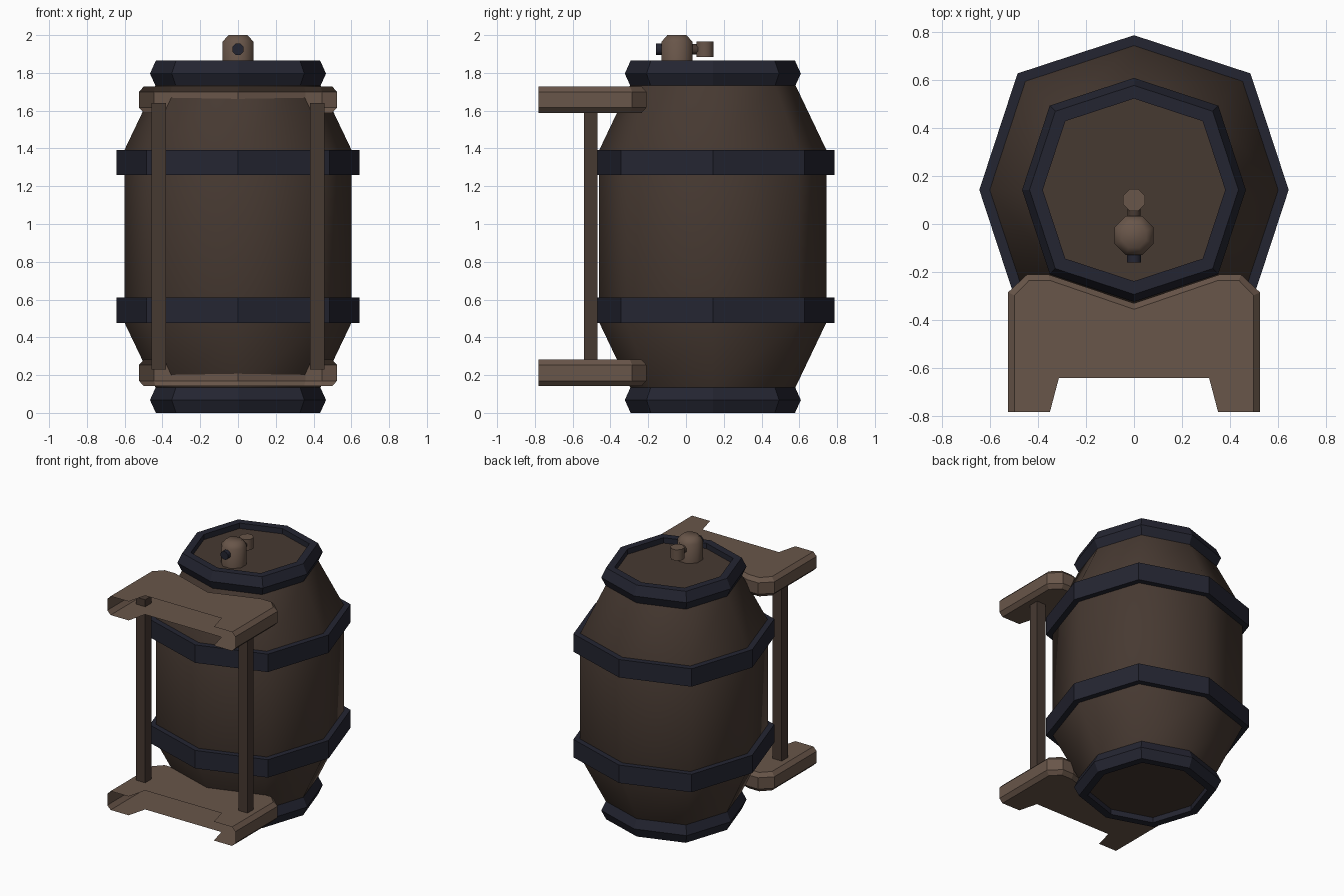
import bpy, bmesh, math
from mathutils import Matrix, Vector

if "Cube" in bpy.data.objects:
    bpy.data.objects.remove(bpy.data.objects["Cube"])

CY = 0.142          # barrel axis in y
K = 0.753           # diagonal corner coordinate of the uneven octagon
OCT = [(0, -1), (K, -K), (1, 0), (K, K), (0, 1), (-K, K), (-1, 0), (-K, -K)]


def material(name, rgb):
    m = bpy.data.materials.new(name)
    m.diffuse_color = (*rgb, 1)
    m.use_nodes = True
    m.node_tree.nodes["Principled BSDF"].inputs["Base Color"].default_value = m.diffuse_color
    return m


DARK_WOOD = material("dark_wood", (0.062, 0.041, 0.031))
LIGHT_WOOD = material("light_wood", (0.140, 0.092, 0.067))
IRON = material("blue_iron", (0.0175, 0.0185, 0.031))


def finish(name, bm, mat, smooth=None, recalc=True):
    if recalc:
        bmesh.ops.recalc_face_normals(bm, faces=bm.faces[:])
    me = bpy.data.meshes.new(name)
    bm.to_mesh(me)
    bm.free()
    me.materials.append(mat)
    ob = bpy.data.objects.new(name, me)
    bpy.context.collection.objects.link(ob)
    if smooth:
        bpy.ops.object.select_all(action='DESELECT')
        ob.select_set(True)
        bpy.context.view_layer.objects.active = ob
        bpy.ops.object.shade_smooth_by_angle(angle=math.radians(smooth))
    return ob


def bridge(bm, a, b, closed=True):
    n = len(a)
    for i in range(n if closed else n - 1):
        j = (i + 1) % n
        bm.faces.new((a[i], a[j], b[j], b[i]))


def lathe(name, profile, mat, closed=False, caps=False, smooth=None):
    """Sweep an (r, z) profile round the uneven octagon."""
    bm = bmesh.new()
    rings = [[bm.verts.new((x * r, CY + y * r, z)) for x, y in OCT] for r, z in profile]
    for a, b in zip(rings, rings[1:] + (rings[:1] if closed else [])):
        bridge(bm, a, b)
    if caps:
        bm.faces.new(rings[0])
        bm.faces.new(rings[-1])
    return finish(name, bm, mat, smooth)


def spindle(name, profile, mat, centre, rot=None, smooth=None):
    """Small octagonal turned part along local z."""
    bm = bmesh.new()
    rings = []
    for r, z in profile:
        ring = []
        for i in range(8):
            a = math.pi / 8 + i * math.pi / 4
            p = Vector((r * math.cos(a), r * math.sin(a), z))
            ring.append(bm.verts.new((rot @ p if rot else p) + Vector(centre)))
        rings.append(ring)
    for a, b in zip(rings, rings[1:]):
        bridge(bm, a, b)
    bm.faces.new(rings[0])
    bm.faces.new(rings[-1])
    return finish(name, bm, mat, smooth)


# barrel body and recessed lids
lathe("barrel_body", [(0.435, 0.13), (0.602, 0.48), (0.602, 1.39), (0.435, 1.74)],
      DARK_WOOD, smooth=80)
for name, z in (("bottom_lid", 0.045), ("top_lid", 1.82)):
    lathe(name, [(0.385, z - 0.005), (0.385, z + 0.005)], DARK_WOOD, caps=True)

# end rims and hoops
for name, z in (("bottom_rim", 0.0), ("top_rim", 1.728)):
    lathe(name, [(0.38, z), (0.435, z), (0.466, z + 0.068), (0.435, z + 0.137), (0.38, z + 0.137)],
          IRON, closed=True)
for name, z in (("lower_hoop", 0.477), ("upper_hoop", 1.26)):
    lathe(name, [(0.59, z), (0.644, z), (0.644, z + 0.133), (0.59, z + 0.133)], IRON, closed=True)

# cradle plates: chamfered hollow shells, open towards the front
OUTER = [(0.525, -0.782), (0.525, -0.285), (0.445, -0.21), (0.357, -0.21), (0, -0.33)]
INNER = [(0.498, -0.782), (0.498, -0.297), (0.437, -0.235), (0.35, -0.235), (0, -0.355)]
NOTCH = [(-0.35, -0.782), (-0.313, -0.642), (0.313, -0.642), (0.35, -0.782)]


def mirrored(half):
    return half + [(-x, y) for x, y in reversed(half[:-1])]


for name, z in (("lower_cradle", 0.142), ("upper_cradle", 1.588)):
    bm = bmesh.new()
    loops = [[bm.verts.new((x, y, z + dz)) for x, y in mirrored(pts)]
             for pts, dz in ((INNER, 0), (OUTER, 0.028), (OUTER, 0.112), (INNER, 0.14))]
    for a, b in zip(loops, loops[1:]):
        bridge(bm, a, b, closed=False)
    for loop, dz in ((loops[0], 0), (loops[-1], 0.14)):
        bm.faces.new(loop + [bm.verts.new((x, y, z + dz)) for x, y in NOTCH])
    finish(name, bm, LIGHT_WOOD)

# connecting posts
for name, s in (("left_post", -1), ("right_post", 1)):
    bm = bmesh.new()
    bmesh.ops.create_cube(bm, size=1, matrix=Matrix.Translation((s * 0.42, -0.505, 0.935))
                          @ Matrix.Diagonal((0.075, 0.072, 1.41, 1)))
    finish(name, bm, DARK_WOOD)

# bung with side handle and iron plug
ALONG_Y = Matrix.Rotation(math.pi / 2, 3, 'X')
spindle("bung", [(0.088, 1.815), (0.088, 1.965), (0.055, 2.0)], LIGHT_WOOD, (0, -0.048, 0), smooth=50)
spindle("handle_stem", [(0.03, -0.08), (0.03, 0.0)], DARK_WOOD, (0, 0.0, 1.925), ALONG_Y, smooth=50)
spindle("handle_knob", [(0.049, 1.885), (0.049, 1.966)], LIGHT_WOOD, (0, 0.1, 0), smooth=50)
spindle("iron_plug", [(0.032, 0.0), (0.032, 0.06)], IRON, (0, -0.1, 1.925), ALONG_Y, smooth=50)
